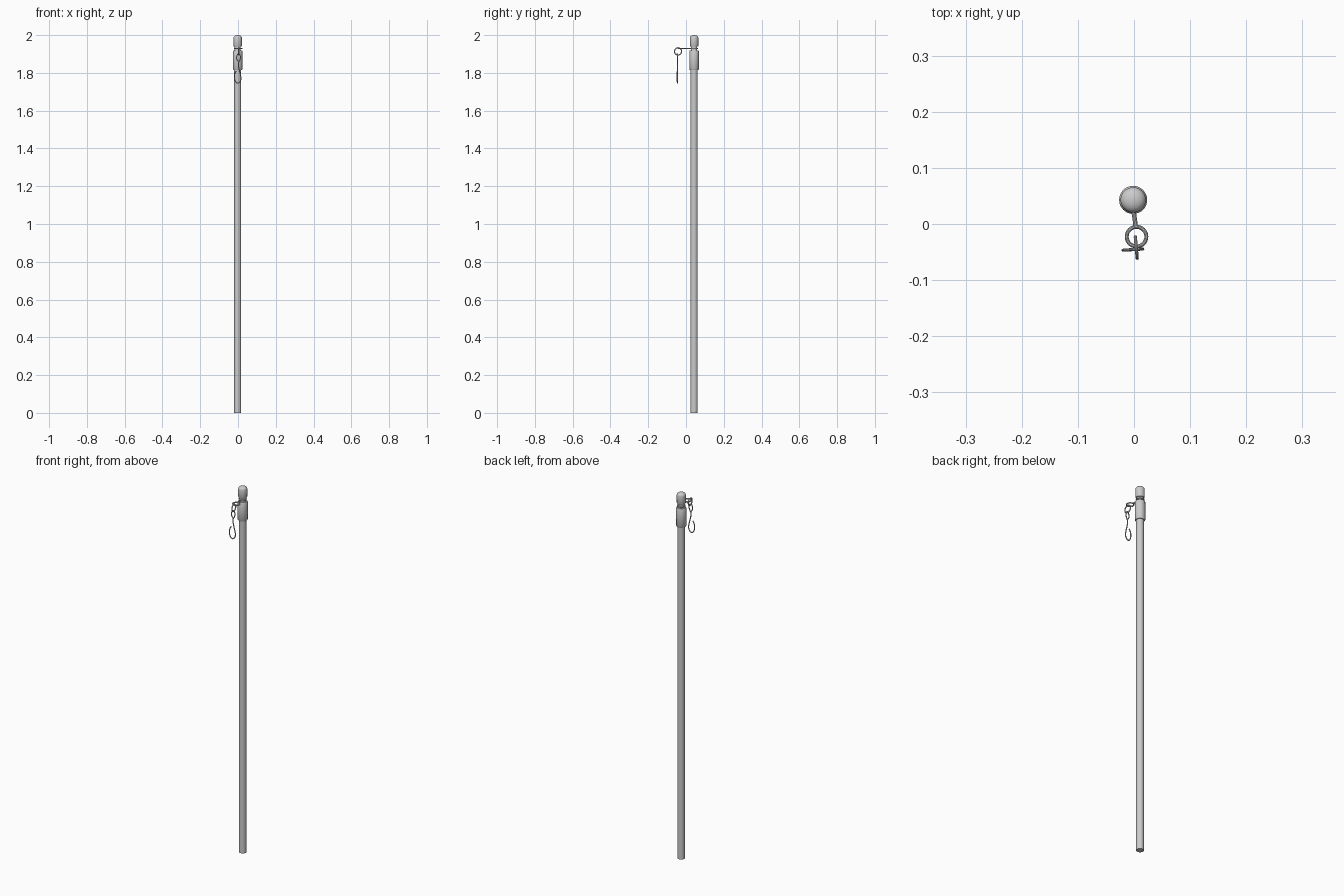
import bpy, bmesh
from math import pi, radians
from mathutils import Vector

if "Cube" in bpy.data.objects:
    bpy.data.objects.remove(bpy.data.objects["Cube"])

PX, PY = -0.0015, 0.043   # pole axis


def lathe(name, profile, segs=32):
    """Spin a (radius, z) profile around the pole axis."""
    bm = bmesh.new()
    vs = [bm.verts.new((PX + r, PY, z)) for r, z in profile]
    es = [bm.edges.new(p) for p in zip(vs, vs[1:])]
    bmesh.ops.spin(bm, geom=vs + es, cent=(PX, PY, 0), axis=(0, 0, 1),
                   angle=2 * pi, steps=segs, use_duplicate=False)
    bmesh.ops.remove_doubles(bm, verts=bm.verts, dist=1e-5)
    bmesh.ops.recalc_face_normals(bm, faces=bm.faces)
    me = bpy.data.meshes.new(name)
    bm.to_mesh(me)
    bm.free()
    ob = bpy.data.objects.new(name, me)
    bpy.context.collection.objects.link(ob)
    smooth(ob)


def smooth(ob):
    bpy.ops.object.select_all(action='DESELECT')
    ob.select_set(True)
    bpy.context.view_layer.objects.active = ob
    bpy.ops.object.shade_smooth_by_angle(angle=radians(35))


def ring(name, loc, major, minor, rot=(0, 0, 0)):
    bpy.ops.mesh.primitive_torus_add(location=loc, rotation=rot, major_radius=major,
                                     minor_radius=minor, major_segments=32, minor_segments=10)
    ob = bpy.context.object
    ob.name = name
    smooth(ob)


def wire(name, points, radius):
    """Round wire along a smooth path."""
    cu = bpy.data.curves.new(name, 'CURVE')
    cu.dimensions = '3D'
    cu.bevel_depth, cu.bevel_resolution = radius, 3
    cu.resolution_u = 6
    cu.use_fill_caps = True
    sp = cu.splines.new('BEZIER')
    sp.bezier_points.add(len(points) - 1)
    for bp, p in zip(sp.bezier_points, points):
        bp.co = Vector(p)
        bp.handle_left_type = bp.handle_right_type = 'AUTO'
    ob = bpy.data.objects.new(name, cu)
    bpy.context.collection.objects.link(ob)
    bpy.ops.object.select_all(action='DESELECT')
    ob.select_set(True)
    bpy.context.view_layer.objects.active = ob
    bpy.ops.object.convert(target='MESH')
    smooth(bpy.context.object)


# Long pole, with a thinner neck at the top
lathe("pole", [(0, 0), (0.0185, 0), (0.0185, 1.83), (0, 1.83)])
lathe("neck", [(0, 1.90), (0.016, 1.90), (0.016, 1.95), (0, 1.95)])

# Sleeve with chamfered rims
lathe("sleeve", [(0, 1.815), (0.0225, 1.815), (0.025, 1.819), (0.025, 1.914),
                 (0.0225, 1.919), (0, 1.919)])

# Rounded end cap
lathe("end_cap", [(0, 1.939), (0.020, 1.939), (0.0225, 1.944), (0.0225, 1.986),
                  (0.0205, 1.992), (0.015, 1.9965), (0.008, 1.9992), (0, 2.0)])

# Swivel collar, arm and flat eye
Z = 1.929
ring("swivel_collar", (PX, PY, Z), 0.0175, 0.0035)
wire("swivel_arm", [(PX, 0.026, Z), (0.001, 0.011, Z), (0.003, -0.005, Z)], 0.004)
ring("swivel_eye", (0.0045, -0.0225, Z), 0.0175, 0.0035)

# Upright link ring hanging from the eye
ring("link_ring", (0.004, -0.042, 1.914), 0.019, 0.003, (0, pi / 2, radians(5)))

# Hook with its eye around the link ring
path = [(0.003, 1.858), (-0.006, 1.872), (-0.006, 1.889), (0.003, 1.901),
        (0.012, 1.889), (0.011, 1.872), (0.002, 1.851), (0.006, 1.818),
        (0.014, 1.785), (0.015, 1.766), (0.008, 1.751), (-0.003, 1.746),
        (-0.014, 1.756), (-0.019, 1.775), (-0.017, 1.795), (-0.009, 1.811)]
wire("hook", [(x, -0.0455 + 0.06 * x, z) for x, z in path], 0.0028)
